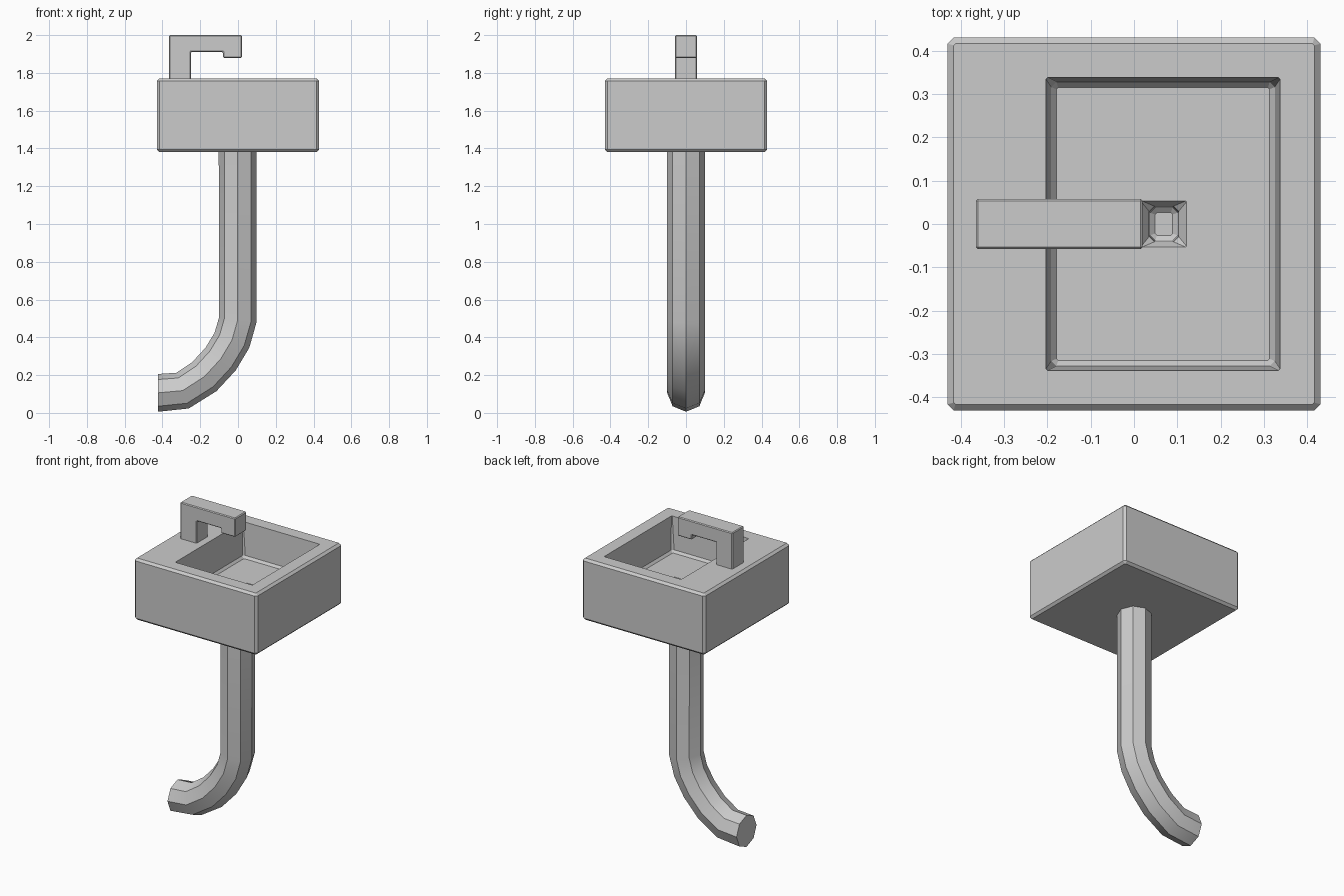
import bpy, bmesh, math
from mathutils import Vector

if "Cube" in bpy.data.objects:
    bpy.data.objects.remove(bpy.data.objects["Cube"])


def make_object(name, bm):
    bmesh.ops.recalc_face_normals(bm, faces=bm.faces)
    mesh = bpy.data.meshes.new(name)
    bm.to_mesh(mesh)
    bm.free()
    obj = bpy.data.objects.new(name, mesh)
    bpy.context.collection.objects.link(obj)
    return obj


def loft(name, loops):
    """Skin a list of equal-length point loops and cap both ends."""
    bm = bmesh.new()
    rings = [[bm.verts.new(p) for p in loop] for loop in loops]
    n = len(rings[0])
    for a, b in zip(rings, rings[1:]):
        for i in range(n):
            j = (i + 1) % n
            bm.faces.new((a[i], a[j], b[j], b[i]))
    bm.faces.new(rings[0])
    bm.faces.new(rings[-1])
    return make_object(name, bm)


def rect(cx, hx, hy, z, c):
    """Rectangle with chamfered corners."""
    pts = [(hx, -hy + c), (hx, hy - c), (hx - c, hy), (-hx + c, hy),
           (-hx, hy - c), (-hx, -hy + c), (-hx + c, -hy), (hx - c, -hy)]
    return [(cx + x, y, z) for x, y in pts]


# Basin: outer shell, rim, bowl and drain in one continuous skin
bowl_x, drain_x = 0.067, 0.069
loft("basin", [
    rect(0, 0.416, 0.416, 1.38, 0.004),
    rect(0, 0.43, 0.43, 1.394, 0.014),
    rect(0, 0.43, 0.43, 1.756, 0.014),
    rect(0, 0.416, 0.416, 1.77, 0.004),
    rect(bowl_x, 0.27, 0.338, 1.77, 0.004),
    rect(bowl_x, 0.258, 0.328, 1.565, 0.012),
    rect(bowl_x, 0.246, 0.315, 1.55, 0.004),
    rect(drain_x, 0.052, 0.053, 1.55, 0.002),
    rect(drain_x, 0.034, 0.041, 1.525, 0.012),
    rect(drain_x, 0.032, 0.038, 1.46, 0.012),
    rect(drain_x, 0.02, 0.026, 1.45, 0.004),
])

# Tap: hooked side profile extruded across y
profile = [(-0.365, 1.765), (-0.25, 1.765), (-0.25, 1.91), (-0.08, 1.91),
           (-0.08, 1.88), (0.02, 1.88), (0.02, 2.0), (-0.365, 2.0)]
tap = loft("tap", [[(x, y, z) for x, z in profile] for y in (-0.058, 0.058)])
bevel = tap.modifiers.new("edge_bevel", 'BEVEL')
bevel.width = 0.005
bevel.segments = 1

# Drain pipe: octagonal section swept along a bent path
path = [Vector((x, 0, z)) for x, z in [
    (-0.002, 1.39), (-0.002, 0.49), (-0.032, 0.385), (-0.092, 0.285),
    (-0.178, 0.192), (-0.293, 0.118), (-0.424, 0.106)]]
radius = 0.1
side = Vector((0, 1, 0))
rings = []
for i, p in enumerate(path):
    before = (p - path[i - 1]).normalized() if i else Vector((0, 0, -1))
    after = (path[i + 1] - p).normalized() if i < len(path) - 1 else Vector((-1, 0, 0))
    tangent = Vector((-1, 0, 0)) if i == len(path) - 1 else (before + after).normalized()
    normal = side.cross(tangent)
    rings.append([p + radius * (math.cos(a) * normal + math.sin(a) * side)
                  for a in (k * math.tau / 8 for k in range(8))])
pipe = loft("drain_pipe", rings)
bpy.context.view_layer.objects.active = pipe
pipe.select_set(True)
bpy.ops.object.shade_smooth_by_angle(angle=math.radians(30))
